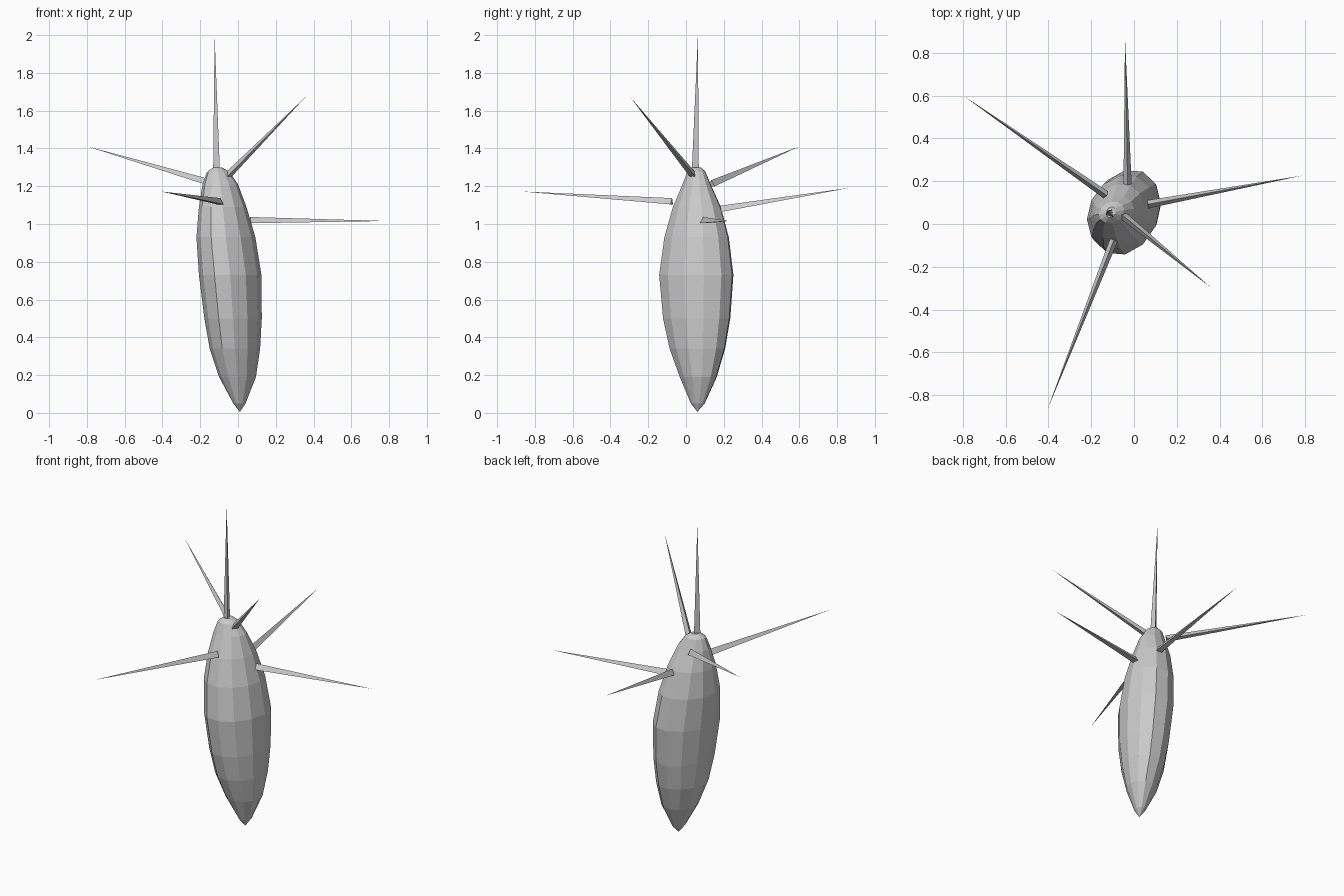
import bpy, bmesh, math
from mathutils import Vector

if "Cube" in bpy.data.objects:
    bpy.data.objects.remove(bpy.data.objects["Cube"])

SIDES = 12


def make_object(name, bm):
    bmesh.ops.recalc_face_normals(bm, faces=bm.faces)
    mesh = bpy.data.meshes.new(name)
    bm.to_mesh(mesh)
    bm.free()
    obj = bpy.data.objects.new(name, mesh)
    bpy.context.collection.objects.link(obj)
    return obj


# Leaning pod body: rings of (z, x left, x right, y front, y back)
rings = [
    (0.05, -0.025, 0.04, 0.025, 0.10),
    (0.19, -0.10, 0.095, -0.035, 0.165),
    (0.34, -0.15, 0.117, -0.09, 0.21),
    (0.50, -0.178, 0.126, -0.125, 0.238),
    (0.73, -0.207, 0.124, -0.146, 0.255),
    (0.93, -0.22, 0.092, -0.118, 0.23),
    (1.09, -0.207, 0.045, -0.072, 0.187),
    (1.21, -0.188, 0.0, -0.02, 0.132),
    (1.275, -0.165, -0.045, 0.005, 0.105),
    (1.30, -0.13, -0.085, 0.03, 0.08),
]
bm = bmesh.new()
loops = []
for z, x0, x1, y0, y1 in rings:
    loop = []
    for i in range(SIDES):
        a = 2 * math.pi * i / SIDES
        x = (x0 + x1) / 2 + (x1 - x0) / 2 * math.cos(a)
        y = (y0 + y1) / 2 + (y1 - y0) / 2 * math.sin(a + 0.2)
        loop.append(bm.verts.new((x, y, z)))
    loops.append(loop)
for lo, hi in zip(loops, loops[1:]):
    for i in range(SIDES):
        j = (i + 1) % SIDES
        bm.faces.new((lo[i], lo[j], hi[j], hi[i]))
tip = bm.verts.new((0.01, 0.06, 0.005))
for i in range(SIDES):
    bm.faces.new((loops[0][(i + 1) % SIDES], loops[0][i], tip))
bm.faces.new(loops[-1])
make_object("pod_body", bm)


# Thin three-sided thorns around the crown
def thorn(name, base, point, radius=0.022):
    base, point = Vector(base), Vector(point)
    rot = (point - base).to_track_quat('Z', 'Y')
    bm = bmesh.new()
    foot = [bm.verts.new(base + rot @ Vector((
        radius * math.cos(a), radius * math.sin(a), 0)))
        for a in (math.pi / 2 + k * 2 * math.pi / 3 for k in range(3))]
    apex = bm.verts.new(point)
    for k in range(3):
        bm.faces.new((foot[k], foot[(k + 1) % 3], apex))
    bm.faces.new(foot[::-1])
    make_object(name, bm)


thorns = {
    "top_thorn": ((-0.11, 0.047, 1.27), (-0.124, 0.063, 2.0)),
    "upper_right_thorn": ((-0.05, 0.038, 1.26), (0.357, -0.295, 1.672)),
    "upper_left_thorn": ((-0.13, 0.135, 1.21), (-0.795, 0.598, 1.41)),
    "front_thorn": ((-0.094, -0.075, 1.115), (-0.405, -0.868, 1.172)),
    "right_thorn": ((0.065, 0.092, 1.015), (0.785, 0.226, 1.016)),
    "back_thorn": ((-0.03, 0.185, 1.075), (-0.042, 0.87, 1.192)),
}
for name, (base, point) in thorns.items():
    thorn(name, base, point)
